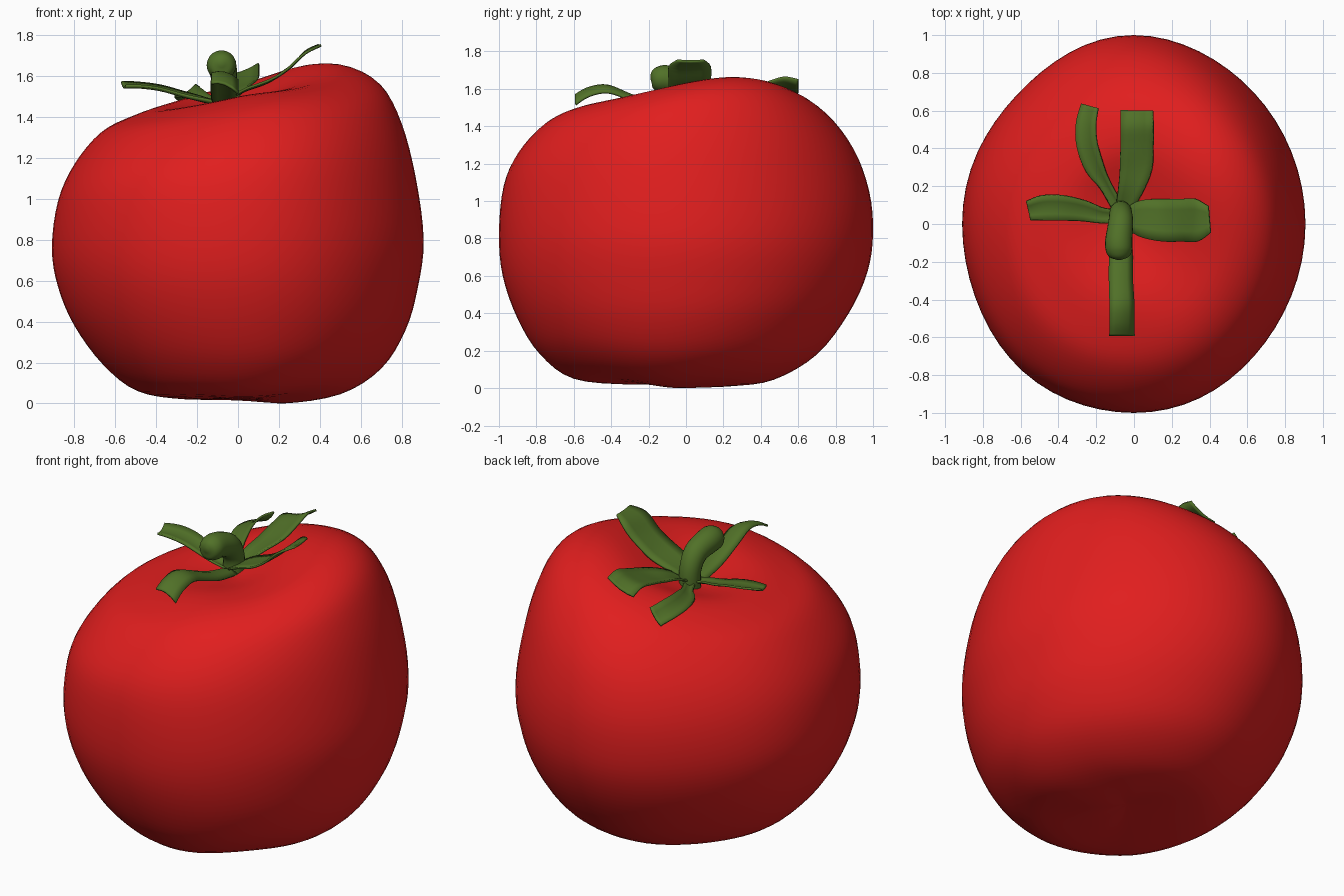
import bpy, math
from mathutils import Vector


def material(name, rgb):
    m = bpy.data.materials.new(name)
    m.diffuse_color = (*rgb, 1)
    return m


RED = material("tomato red", (0.75, 0.013, 0.013))
GREEN = material("leaf green", (0.082, 0.165, 0.021))


def make(name, verts, faces, mat):
    me = bpy.data.meshes.new(name)
    me.from_pydata([tuple(v) for v in verts], [], faces)
    me.materials.append(mat)
    me.polygons.foreach_set("use_smooth", [True] * len(me.polygons))
    ob = bpy.data.objects.new(name, me)
    bpy.context.collection.objects.link(ob)
    return ob


def resample(rows, steps):
    """Catmull-Rom curve through rows of numbers."""
    out = []
    for i in range(len(rows) - 1):
        a, b, c, d = (rows[max(0, min(len(rows) - 1, i + k))] for k in (-1, 0, 1, 2))
        for s in range(steps):
            t = s / steps
            out.append([0.5 * (2 * q + (r - p) * t + (2 * p - 5 * q + 4 * r - u) * t * t
                               + (3 * q - p - 3 * r + u) * t ** 3)
                        for p, q, r, u in zip(a, b, c, d)])
    return out + [list(rows[-1])]


def loft(name, rings, mat):
    """Skin equal-sized closed rings and cap both ends."""
    n = len(rings[0])
    verts = [v for ring in rings for v in ring]
    faces = [(i * n + j, i * n + (j + 1) % n, (i + 1) * n + (j + 1) % n, (i + 1) * n + j)
             for i in range(len(rings) - 1) for j in range(n)]
    faces += [tuple(reversed(range(n))), tuple(range(len(verts) - n, len(verts)))]
    return make(name, verts, faces, mat)


# Fruit: lopsided rings, x left/right, y front/back, then z at left/right/front/back
body_rows = [
    (0.04, 0.06, -0.01, 0.01, 0.025, 0.025, 0.025, 0.025),
    (-0.25, 0.22, -0.30, 0.25, 0.02, 0.00, 0.02, 0.015),
    (-0.49, 0.50, -0.60, 0.47, 0.06, 0.045, 0.05, 0.045),
    (-0.66, 0.70, -0.78, 0.70, 0.19, 0.17, 0.18, 0.18),
    (-0.80, 0.82, -0.90, 0.87, 0.38, 0.36, 0.37, 0.40),
    (-0.88, 0.88, -0.98, 0.97, 0.57, 0.57, 0.60, 0.62),
    (-0.91, 0.908, -1.0, 1.0, 0.76, 0.80, 0.83, 0.83),
    (-0.88, 0.87, -0.975, 0.98, 0.99, 1.10, 1.08, 1.05),
    (-0.80, 0.80, -0.90, 0.90, 1.17, 1.37, 1.25, 1.27),
    (-0.67, 0.70, -0.76, 0.76, 1.325, 1.55, 1.40, 1.45),
    (-0.52, 0.53, -0.60, 0.60, 1.40, 1.63, 1.47, 1.54),
    (-0.38, 0.33, -0.40, 0.40, 1.44, 1.60, 1.495, 1.55),
    (-0.22, 0.08, -0.18, 0.20, 1.44, 1.49, 1.46, 1.475),
    (-0.09, -0.07, 0.02, 0.04, 1.43, 1.43, 1.43, 1.43),
]


def body_ring(row, n=64):
    xl, xr, yf, yb, zl, zr, zf, zb = row
    rx, ry, zm = (xr - xl) / 2, (yb - yf) / 2, (zl + zr + zf + zb) / 4
    rim = max(0, min(1, (zm - 1.1) / 0.35)) * min(1, rx / 0.4)
    low = max(0, min(1, (0.6 - zm) / 0.4)) * min(1, rx / 0.4)
    ring = []
    for j in range(n):
        a = math.tau * j / n
        c, s, s2 = math.cos(a), math.sin(a), math.sin(2 * a)
        # slightly uneven on the diagonals
        k = 1 - s2 * s2 * (0.011 + 0.013 * math.cos(a - math.pi / 4)
                           + 0.0125 * math.cos(a - 3 * math.pi / 4) - 0.011 * s2)
        z = (zm + (zr - zl) / 2 * c + (zb - zf) / 2 * s
             + (zl + zr - zf - zb) / 4 * math.cos(2 * a)
             + 0.04 * rim * s2 * max(0, c)
             + 0.02 * low * s2 * s2 * max(0, math.cos(a + math.pi / 4)))
        ring.append(((xl + xr) / 2 + rx * k * c, (yf + yb) / 2 + ry * k * s, max(z, 0)))
    return ring


loft("tomato_body", [body_ring(r) for r in resample(body_rows, 4)], RED)

# Stem: tube bending forward with a rounded end; rows are x, y, z, radius
stem = resample([(-0.07, 0.06, 1.40, 0.06), (-0.07, 0.06, 1.53, 0.06),
                 (-0.07, 0.01, 1.615, 0.066), (-0.08, -0.08, 1.65, 0.072),
                 (-0.08, -0.14, 1.655, 0.07), (-0.08, -0.175, 1.66, 0.05),
                 (-0.08, -0.19, 1.66, 0.01)], 4)
rings = []
for i, (x, y, z, r) in enumerate(stem):
    p, q = stem[max(i - 1, 0)], stem[min(i + 1, len(stem) - 1)]
    t = Vector([q[k] - p[k] for k in range(3)]).normalized()
    side = Vector((1, 0, 0))
    up = t.cross(side).normalized()
    rings.append([Vector((x, y, z)) + r * (math.cos(math.tau * j / 20) * side
                  + math.sin(math.tau * j / 20) * up) for j in range(20)])
loft("stem", rings, GREEN)


def leaf(name, rows, roll=0.0, fold=0.015):
    """Curved strip; rows are x, y, z, half width. Roll lifts its left edge."""
    pts = resample(rows, 4)
    verts, faces = [], []
    for i, (x, y, z, w) in enumerate(pts):
        p, q = pts[max(i - 1, 0)], pts[min(i + 1, len(pts) - 1)]
        left = Vector((p[1] - q[1], q[0] - p[0], 0)).normalized()
        for k in (-1, -0.5, 0, 0.5, 1):
            lift = roll * k * i / (len(pts) - 1) + fold * (k * k - 0.5)
            verts.append(Vector((x, y, z + lift)) + left * w * k)
    for i in range(len(pts) - 1):
        for j in range(4):
            a = i * 5 + j
            faces.append((a, a + 1, a + 6, a + 5)[::-1])
    ob = make(name, verts, faces, GREEN)
    mod = ob.modifiers.new("thickness", "SOLIDIFY")
    mod.thickness = 0.012
    mod.offset = 0


# Five sepals around the stem
leaf("right_leaf", [(-0.06, 0.03, 1.48, 0.04), (0.03, 0.03, 1.53, 0.095),
                    (0.15, 0.02, 1.575, 0.112), (0.25, 0.02, 1.64, 0.113),
                    (0.33, 0.02, 1.715, 0.113), (0.40, 0.025, 1.75, 0.07)], 0, 0.004)
leaf("front_leaf", [(-0.07, 0.02, 1.46, 0.05), (-0.07, -0.15, 1.50, 0.06),
                    (-0.07, -0.30, 1.56, 0.062), (-0.065, -0.42, 1.605, 0.064),
                    (-0.065, -0.52, 1.59, 0.064), (-0.065, -0.59, 1.55, 0.066)], -0.025, -0.02)
leaf("left_leaf", [(-0.06, 0.04, 1.46, 0.03), (-0.17, 0.045, 1.485, 0.04),
                   (-0.27, 0.07, 1.51, 0.055), (-0.38, 0.085, 1.54, 0.066),
                   (-0.48, 0.085, 1.553, 0.066), (-0.56, 0.07, 1.555, 0.05)], -0.01)
leaf("back_leaf", [(-0.06, 0.06, 1.47, 0.04), (-0.02, 0.18, 1.53, 0.065),
                   (0.01, 0.30, 1.565, 0.085), (0.015, 0.42, 1.60, 0.087),
                   (0.015, 0.52, 1.625, 0.087), (0.015, 0.60, 1.605, 0.085)], -0.035)
leaf("back_left_leaf", [(-0.07, 0.06, 1.46, 0.03), (-0.15, 0.20, 1.485, 0.03),
                        (-0.21, 0.30, 1.505, 0.05), (-0.25, 0.42, 1.52, 0.055),
                        (-0.255, 0.53, 1.52, 0.052), (-0.235, 0.625, 1.505, 0.045)], -0.04)
